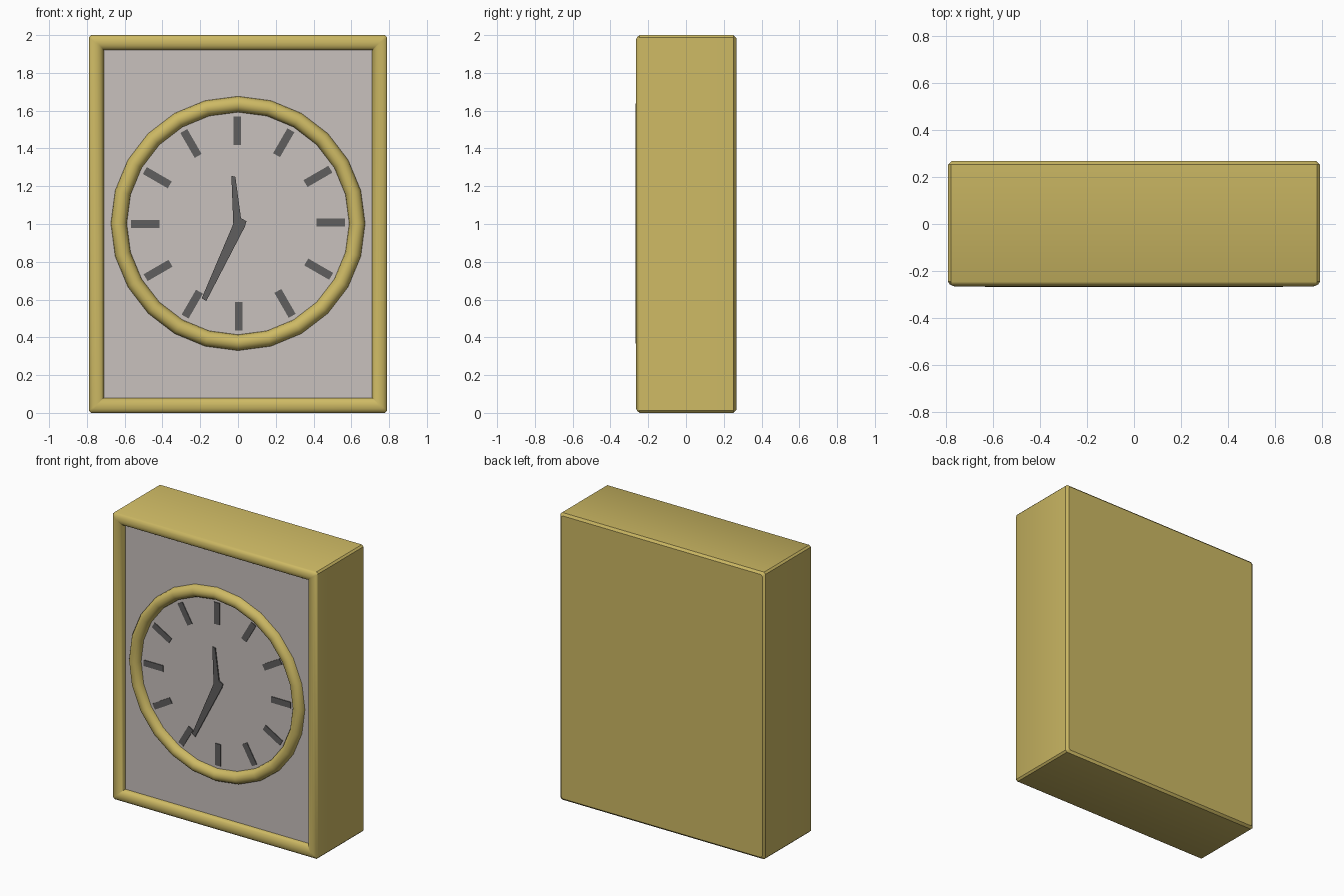
import bpy, bmesh, math

if "Cube" in bpy.data.objects:
    bpy.data.objects.remove(bpy.data.objects["Cube"])

PANEL_Y = -0.225
CZ = 1.0


def material(name, rgb):
    m = bpy.data.materials.new(name)
    m.diffuse_color = (*rgb, 1)
    m.use_nodes = True
    m.node_tree.nodes["Principled BSDF"].inputs["Base Color"].default_value = m.diffuse_color
    return m


gold = material("gold", (0.61, 0.485, 0.127))
grey = material("warm grey", (0.578, 0.533, 0.508))
dark = material("dark grey", (0.115, 0.112, 0.112))


def finish(bm, name, mat, smooth=None):
    bmesh.ops.remove_doubles(bm, verts=bm.verts, dist=1e-5)
    bmesh.ops.recalc_face_normals(bm, faces=bm.faces)
    mesh = bpy.data.meshes.new(name)
    bm.to_mesh(mesh)
    bm.free()
    mesh.materials.append(mat)
    ob = bpy.data.objects.new(name, mesh)
    bpy.context.collection.objects.link(ob)
    if smooth:
        bpy.ops.object.select_all(action='DESELECT')
        ob.select_set(True)
        bpy.context.view_layer.objects.active = ob
        bpy.ops.object.shade_smooth_by_angle(angle=math.radians(smooth))
    return ob


def rect_ring(bm, inset, y, cut):
    """Rectangle outline with clipped corners, inset from the case outline."""
    w, h = 0.79 - inset, 1.0 - inset
    pts = [(w, h - cut), (w - cut, h), (cut - w, h), (-w, h - cut),
           (-w, cut - h), (cut - w, -h), (w - cut, -h), (w, cut - h)]
    return [bm.verts.new((x, y, CZ + z)) for x, z in pts]


def bridge(bm, a, b):
    n = len(a)
    for i in range(n):
        j = (i + 1) % n
        bm.faces.new((a[i], a[j], b[j], b[i]))


def prism(points, y0, y1, name, mat):
    bm = bmesh.new()
    a = [bm.verts.new((x, y0, z)) for x, z in points]
    b = [bm.verts.new((x, y1, z)) for x, z in points]
    bm.faces.new(a)
    bm.faces.new(b)
    bridge(bm, a, b)
    return finish(bm, name, mat)


# Case with chamfered back and rounded front frame: inset, y, corner cut
profile = [(0.015, 0.267, 0.012), (0.0, 0.252, 0.012), (0.0, -0.245, 0.012),
           (0.008, -0.257, 0.010), (0.022, -0.264, 0.006), (0.04, -0.266, 0.004),
           (0.056, -0.262, 0.003), (0.07, -0.252, 0.002), (0.077, -0.24, 0.001),
           (0.08, PANEL_Y, 0.001)]
bm = bmesh.new()
rings = [rect_ring(bm, *p) for p in profile]
bm.faces.new(rings[0])
for a, b in zip(rings, rings[1:]):
    bridge(bm, a, b)
finish(bm, "case", gold, 35)

# Recessed face panel
bm = bmesh.new()
f = bm.faces.new(rect_ring(bm, 0.08, PANEL_Y, 0.001))
f.normal_update()
panel = finish(bm, "face_panel", grey)
if panel.data.polygons[0].normal.y > 0:
    panel.data.flip_normals()

# Half-round bezel ring with 24 sides
bm = bmesh.new()
R, r, N, K = 0.631, 0.042, 24, 8
loops = []
for k in range(K + 1):
    t = math.pi * k / K
    rad, y = R + r * math.cos(t), PANEL_Y - r * math.sin(t)
    loops.append([bm.verts.new((rad * math.sin(math.tau * i / N), y,
                                CZ + 0.003 + rad * math.cos(math.tau * i / N)))
                  for i in range(N)])
for a, b in zip(loops, loops[1:]):
    bridge(bm, a, b)
bridge(bm, loops[-1], loops[0])
finish(bm, "bezel_ring", gold, 35)

# Twelve hour marks
for i in range(12):
    a = math.tau * i / 12
    s, c = math.sin(a), math.cos(a)
    pts = [(u * c + v * s, CZ + 0.003 - u * s + v * c)
           for u, v in ((-0.025, 0.415), (0.017, 0.415), (0.017, 0.567), (-0.025, 0.567))]
    prism(pts, PANEL_Y + 0.001, PANEL_Y - 0.005, f"hour_mark_{i + 1}", dark)

# Both hands as one bent plate
hands = [(-0.035, 1.255), (-0.014, 1.25), (0.016, 1.03), (0.045, 1.015), (0.036, 0.985),
         (-0.168, 0.592), (-0.192, 0.607), (-0.025, 1.0)]
prism(hands, PANEL_Y + 0.001, PANEL_Y - 0.008, "clock_hands", dark)
